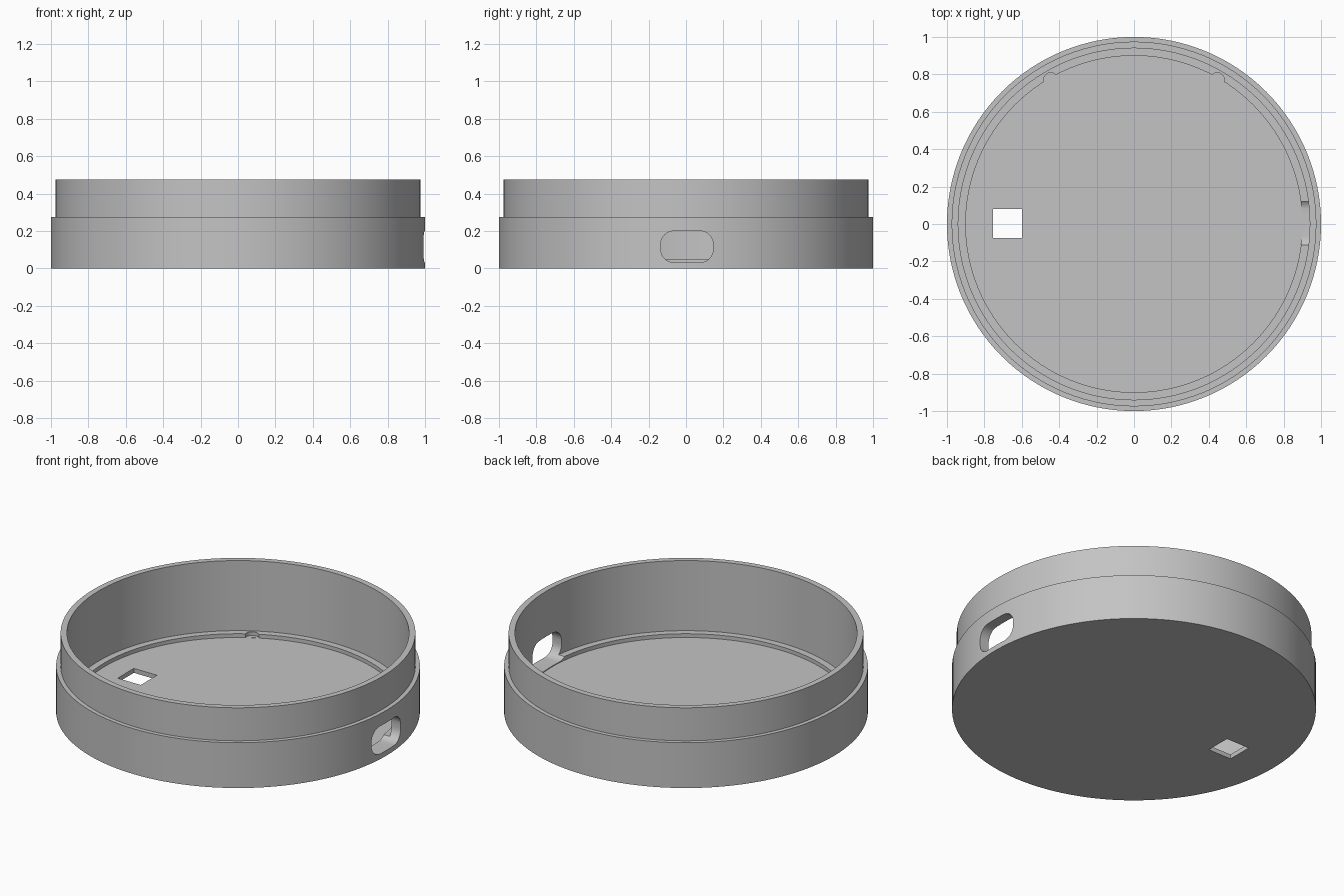
import bpy, bmesh, math

if "Cube" in bpy.data.objects:
    bpy.data.objects.remove(bpy.data.objects["Cube"])

SEG = 128
FLOOR, LEDGE, STEP, TOP = 0.027, 0.05, 0.275, 0.475

grey = bpy.data.materials.new("light grey plastic")
grey.diffuse_color = (0.55, 0.55, 0.55, 1)
grey.use_nodes = True
grey.node_tree.nodes["Principled BSDF"].inputs["Base Color"].default_value = grey.diffuse_color


def make_object(name, bm):
    bmesh.ops.recalc_face_normals(bm, faces=bm.faces[:])
    mesh = bpy.data.meshes.new(name)
    bm.to_mesh(mesh)
    bm.free()
    mesh.materials.append(grey)
    obj = bpy.data.objects.new(name, mesh)
    bpy.context.collection.objects.link(obj)
    return obj


def prism(name, points, offset):
    """Closed solid from an outline of 3D points pushed along an offset."""
    bm = bmesh.new()
    face = bm.faces.new([bm.verts.new(p) for p in points])
    ext = bmesh.ops.extrude_face_region(bm, geom=[face])
    moved = [g for g in ext["geom"] if isinstance(g, bmesh.types.BMVert)]
    bmesh.ops.translate(bm, verts=moved, vec=offset)
    return make_object(name, bm)


# Round tray: wall section turned around z, with floor discs filling the ends
profile = [(1, 0), (1, STEP), (0.975, STEP), (0.975, TOP), (0.94, TOP),
           (0.94, LEDGE), (0.90, LEDGE), (0.90, FLOOR)]
bm = bmesh.new()
rings = []
for r, z in profile:
    rings.append([bm.verts.new((r * math.cos(2 * math.pi * i / SEG),
                                r * math.sin(2 * math.pi * i / SEG), z))
                  for i in range(SEG)])
for a, b in zip(rings, rings[1:]):
    for i in range(SEG):
        j = (i + 1) % SEG
        bm.faces.new((a[i], a[j], b[j], b[i]))
bm.faces.new(rings[0])
bm.faces.new(rings[-1])
tray = make_object("round_tray", bm)

# Rounded port through the right wall
cy, cz, hw, hh, rad = 0.005, 0.116, 0.14, 0.084, 0.07
port = []
for k, (sy, sz) in enumerate([(1, 1), (-1, 1), (-1, -1), (1, -1)]):
    for s in range(9):
        t = math.pi / 2 * (k + s / 8)
        port.append((0.8, cy + sy * (hw - rad) + rad * math.cos(t),
                     cz + sz * (hh - rad) + rad * math.sin(t)))
cutters = [prism("port_cutter", port, (0.4, 0, 0))]

# Square opening in the floor
square = [(-0.755, -0.075, -0.1), (-0.6, -0.075, -0.1),
          (-0.6, 0.08, -0.1), (-0.755, 0.08, -0.1)]
cutters.append(prism("floor_cutter", square, (0, 0, 0.3)))

# Two small round notches in the inner ledge
for side in (-1, 1):
    ring = [(side * 0.445 + 0.038 * math.cos(math.pi * i / 12),
             0.771 + 0.038 * math.sin(math.pi * i / 12), FLOOR + 0.001)
            for i in range(24)]
    cutters.append(prism("notch_cutter", ring, (0, 0, 0.06)))

# Cut the openings
bpy.context.view_layer.objects.active = tray
for cutter in cutters:
    mod = tray.modifiers.new("cut", 'BOOLEAN')
    mod.operation = 'DIFFERENCE'
    mod.solver = 'EXACT'
    mod.object = cutter
    bpy.ops.object.modifier_apply(modifier=mod.name)
    bpy.data.objects.remove(cutter)

bpy.ops.object.select_all(action='DESELECT')
tray.select_set(True)
bpy.ops.object.shade_smooth_by_angle(angle=math.radians(30))
